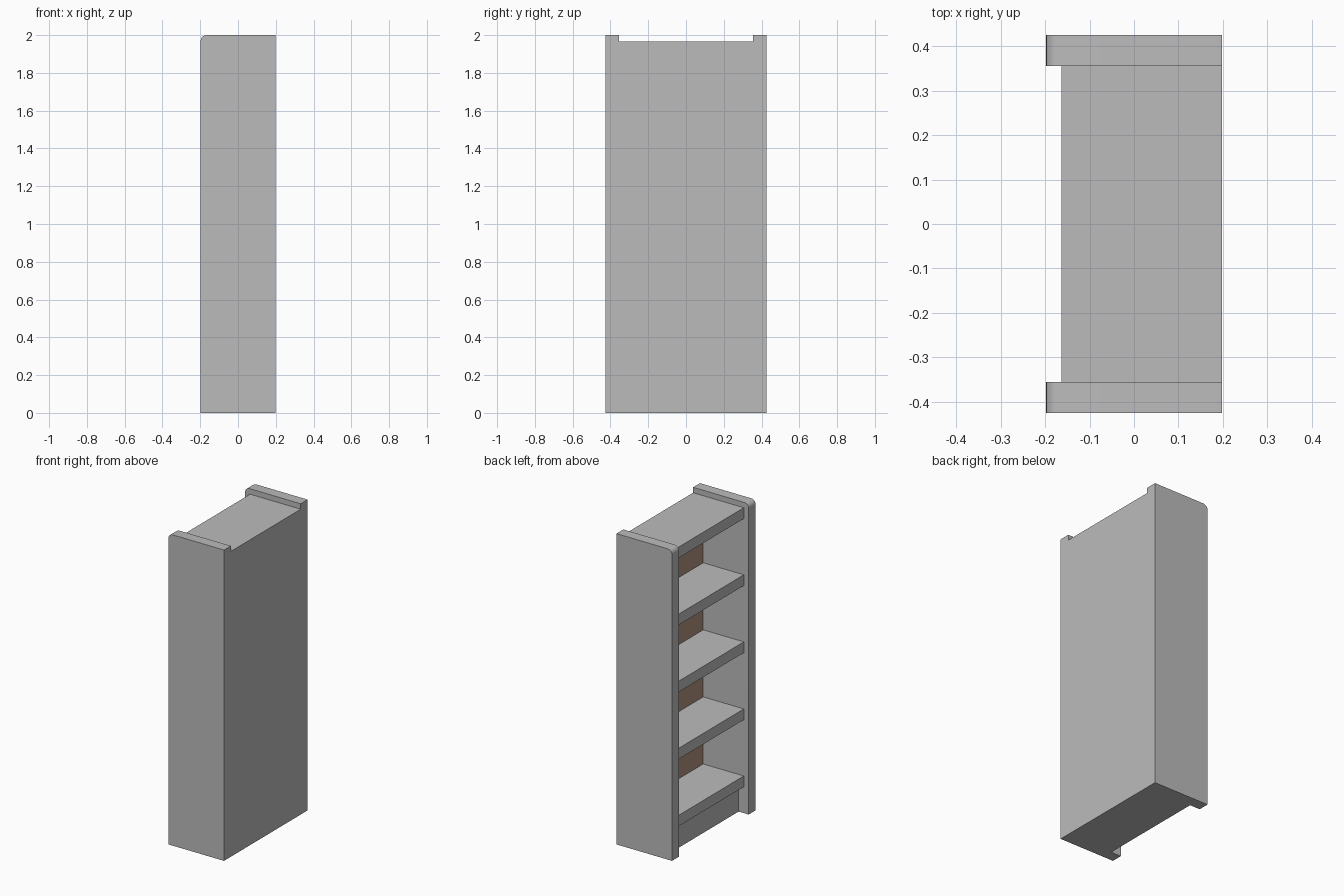
import bpy, math

cube = bpy.data.objects.get("Cube")
if cube:
    bpy.data.objects.remove(cube, do_unlink=True)


def make_material(name, rgb):
    m = bpy.data.materials.new(name)
    m.use_nodes = True
    m.diffuse_color = (*rgb, 1)
    m.node_tree.nodes["Principled BSDF"].inputs["Base Color"].default_value = (*rgb, 1)
    return m


grey = make_material("painted grey", (0.5, 0.5, 0.5))
brown = make_material("brown backing", (0.43, 0.285, 0.215))


def box(name, x, y, z):
    """Box from (low, high) ranges on each axis."""
    bpy.ops.mesh.primitive_cube_add(
        size=1, location=[sum(r) / 2 for r in (x, y, z)])
    ob = bpy.context.object
    ob.name = name
    ob.scale = [r[1] - r[0] for r in (x, y, z)]
    bpy.ops.object.transform_apply(location=False, rotation=False, scale=True)
    ob.data.materials.append(grey)
    return ob


DEPTH, WIDTH, HEIGHT, BOARD = 0.198, 0.425, 2.0, 0.07
INNER = WIDTH - BOARD
OPEN, KICK, BACK = -0.163, -0.126, 0.126
span = (-INNER, INNER)

# Side panels, rounded at the upper corner of the open side
for name, s in (("front_side_panel", -1), ("rear_side_panel", 1)):
    panel = box(name, (-DEPTH, DEPTH), sorted((s * INNER, s * WIDTH)), (0, HEIGHT))
    weight = panel.data.attributes.new("bevel_weight_edge", "FLOAT", "EDGE")
    for e in panel.data.edges:
        ends = [panel.data.vertices[i].co for i in e.vertices]
        if all(v.x < 0 and v.z > 0 for v in ends):
            weight.data[e.index].value = 1
    bevel = panel.modifiers.new("rounded corner", "BEVEL")
    bevel.limit_method = "WEIGHT"
    bevel.width = 0.03
    bevel.segments = 5
    bpy.ops.object.modifier_apply(modifier=bevel.name)
    bpy.ops.object.shade_smooth_by_angle(angle=math.radians(30))

# Top board and evenly spaced shelves
TOP, STEP = 1.965, 0.4315
box("top_board", (OPEN, DEPTH), span, (TOP - BOARD, TOP))
for i in range(1, 5):
    z = TOP - i * STEP
    box(f"shelf_{i}", (OPEN, BACK), span, (z - BOARD, z))

# Plinth below the lowest shelf
box("plinth", (KICK, BACK), span, (0, TOP - 4 * STEP - BOARD))

# Back board, brown on the side facing the shelves
back = box("back_board", (BACK, DEPTH), span, (0, TOP - BOARD))
back.data.materials.append(brown)
for f in back.data.polygons:
    if f.normal.x < -0.5:
        f.material_index = 1
